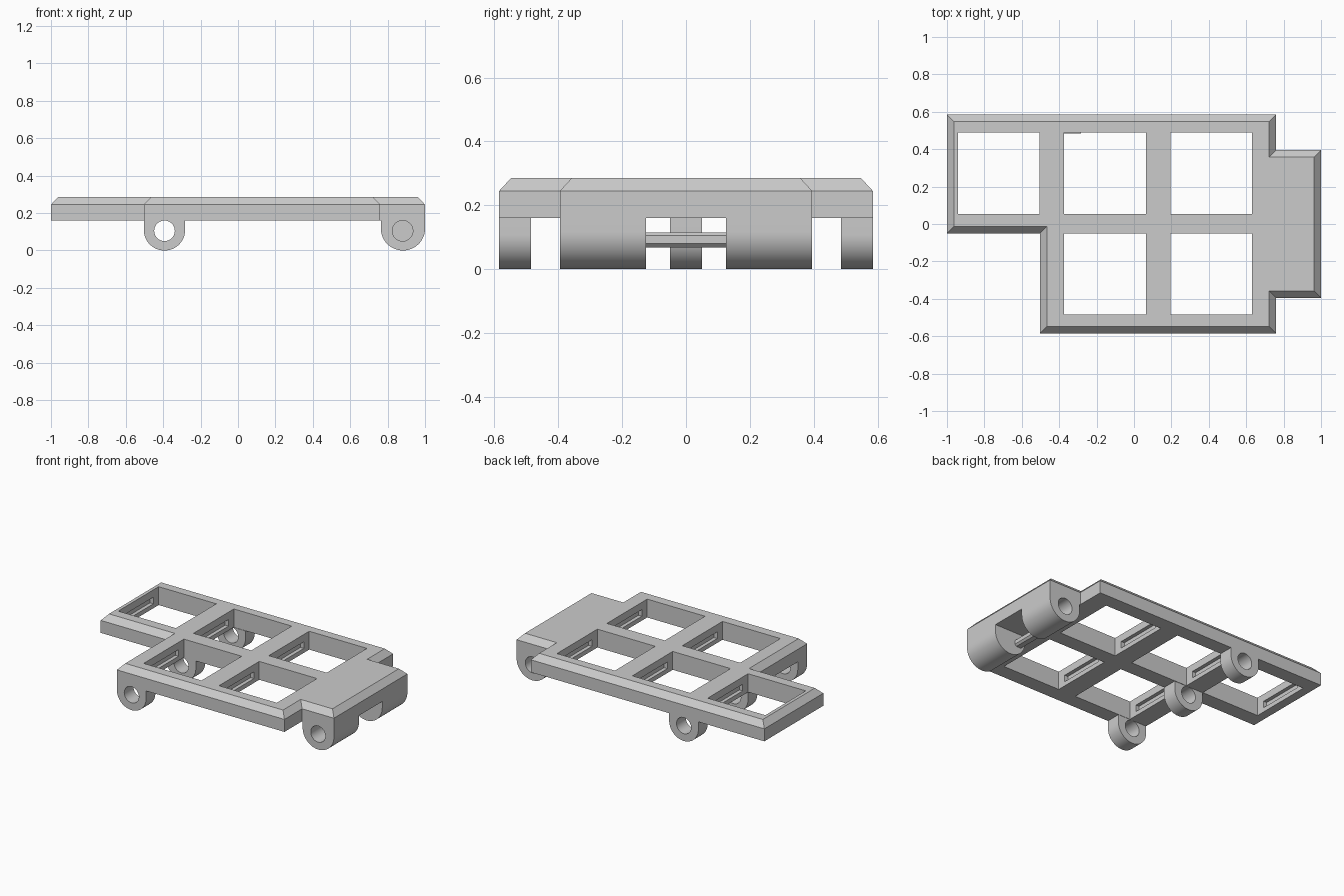
import bpy, bmesh, math
from mathutils import Vector

cube = bpy.data.objects.get("Cube")
if cube:
    bpy.data.objects.remove(cube)

grey = bpy.data.materials.new("plain grey")
grey.use_nodes = True
COLOUR = (0.6, 0.6, 0.6, 1)
grey.diffuse_color = COLOUR
grey.node_tree.nodes["Principled BSDF"].inputs["Base Color"].default_value = COLOUR

TOP, SHOULDER, BASE = 0.285, 0.245, 0.16


def loft(name, rings):
    """Closed solid through a stack of matching point rings."""
    bm = bmesh.new()
    loops = [[bm.verts.new(p) for p in ring] for ring in rings]
    bm.faces.new(loops[0])
    bm.faces.new(loops[-1])
    n = len(loops[0])
    for low, high in zip(loops, loops[1:]):
        for i in range(n):
            j = (i + 1) % n
            bm.faces.new((low[i], low[j], high[j], high[i]))
    bmesh.ops.recalc_face_normals(bm, faces=bm.faces)
    mesh = bpy.data.meshes.new(name)
    bm.to_mesh(mesh)
    bm.free()
    obj = bpy.data.objects.new(name, mesh)
    bpy.context.collection.objects.link(obj)
    mesh.materials.append(grey)
    return obj


def box(name, x0, x1, y0, y1, z0, z1):
    return loft(name, [[(x0, y0, z), (x1, y0, z), (x1, y1, z), (x0, y1, z)] for z in (z0, z1)])


def along_y(name, profile, y0, y1):
    return loft(name, [[(x, y, z) for x, z in profile] for y in (y0, y1)])


def circle(x, z, r, n=48):
    return [(x + r * math.cos(2 * math.pi * i / n), z + r * math.sin(2 * math.pi * i / n)) for i in range(n)]


def cut(obj, cutter):
    cutter.hide_render = True
    mod = obj.modifiers.new("cut", 'BOOLEAN')
    mod.operation = 'DIFFERENCE'
    mod.solver = 'EXACT'
    mod.object = cutter
    bpy.context.view_layer.objects.active = obj
    bpy.ops.object.modifier_apply(modifier=mod.name)
    bpy.data.objects.remove(cutter)


def inset(points, d):
    """Mitred inset of a clockwise outline."""
    result = []
    for i, p in enumerate(points):
        a = (p - points[i - 1]).normalized()
        b = (points[(i + 1) % len(points)] - p).normalized()
        result.append(p + d * (Vector((a.y, -a.x)) + Vector((b.y, -b.x))))
    return result


# Chamfered top plate
outline = [Vector(p) for p in (
    (-1, 0.585), (0.76, 0.585), (0.76, 0.395), (1, 0.395), (1, -0.395),
    (0.76, -0.395), (0.76, -0.585), (-0.503, -0.585), (-0.503, -0.05), (-1, -0.05))]
plate = loft("top_plate", [
    [(p.x, p.y, BASE) for p in outline],
    [(p.x, p.y, SHOULDER) for p in outline],
    [(p.x, p.y, TOP) for p in inset(outline, 0.037)]])

# Square openings with a clip groove in both side walls
columns = ((-0.94, -0.505), (-0.373, 0.063), (0.195, 0.631))
rows = ((0.053, 0.488), (-0.483, -0.05))
for r, (y0, y1) in enumerate(rows):
    for c, (x0, x1) in enumerate(columns):
        if r == 1 and c == 0:
            continue
        cut(plate, box("opening_cutter", x0, x1, y0, y1, 0.1, 0.4))
        mid = (y0 + y1) / 2
        cut(plate, box("groove_cutter", x0 - 0.025, x1 + 0.025, mid - 0.16, mid + 0.16, 0.19, 0.235))


def foot_profile(x, half, height):
    """Square shoulders over a round bottom that rests on the ground."""
    arc = [(x - half * math.cos(t), height - height * math.sin(t))
           for t in (math.pi * i / 32 for i in range(33))]
    return arc + [(x + half, BASE), (x - half, BASE)]


def shade(obj):
    bpy.ops.object.select_all(action='DESELECT')
    obj.select_set(True)
    bpy.context.view_layer.objects.active = obj
    bpy.ops.object.shade_smooth_by_angle(angle=math.radians(30))


# Three lugs with through holes
for name, y0, y1 in (("front_lug", -0.585, -0.485), ("middle_lug", -0.05, 0.05), ("back_lug", 0.485, 0.585)):
    lug = along_y(name, foot_profile(-0.393, 0.11, 0.108), y0, y1)
    cut(lug, along_y("bore_cutter", circle(-0.393, 0.105, 0.055), y0 - 0.1, y1 + 0.1))
    shade(lug)

# Hinge blocks with blind holes in the outer ends
for name, side in (("front_hinge_block", -1), ("back_hinge_block", 1)):
    block = along_y(name, foot_profile(0.882, 0.118, 0.117), side * 0.125, side * 0.395)
    cut(block, along_y("bore_cutter", circle(0.88, 0.105, 0.055), side * 0.19, side * 0.5))
    shade(block)

# Small bar across the gap between the hinge blocks
bar = [(0.785, 0.08), (0.797, 0.068), (0.833, 0.068), (0.845, 0.08),
       (0.845, 0.105), (0.833, 0.115), (0.797, 0.115), (0.785, 0.105)]
along_y("gap_bar", bar, -0.13, 0.13)
